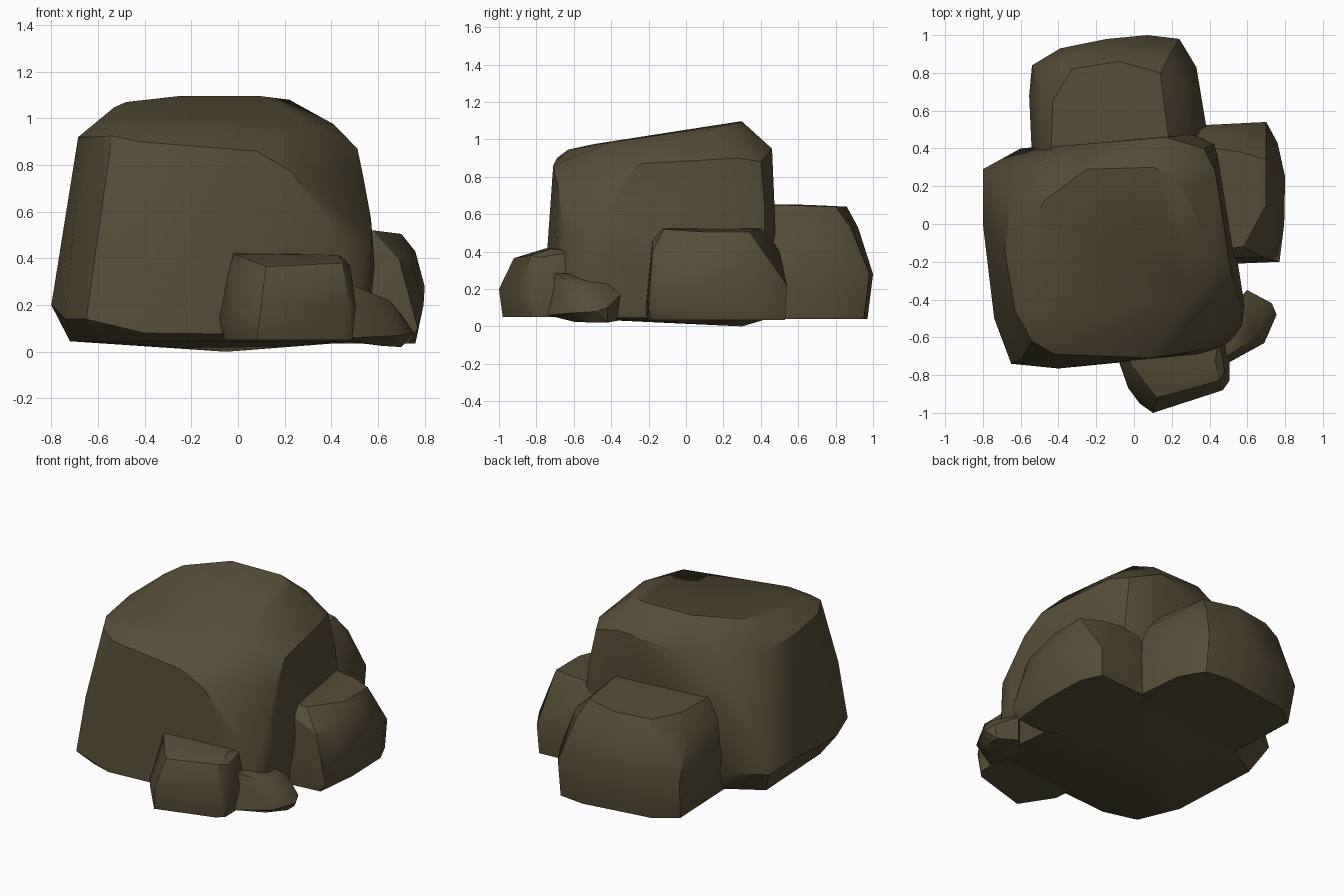
import bpy, bmesh, math

stone = bpy.data.materials.new("olive brown stone")
stone.diffuse_color = (0.093, 0.074, 0.038, 1)


def rock(name, *rings):
    """Chiselled stone: convex skin stretched over a few stacked outlines."""
    bm = bmesh.new()
    for ring in rings:
        for p in ring:
            bm.verts.new(p)
    bmesh.ops.convex_hull(bm, input=bm.verts[:])
    loose = [v for v in bm.verts if not v.link_faces]
    bmesh.ops.delete(bm, geom=loose, context='VERTS')
    bmesh.ops.dissolve_limit(bm, angle_limit=math.radians(2),
                             verts=bm.verts[:], edges=bm.edges[:])
    bmesh.ops.recalc_face_normals(bm, faces=bm.faces[:])
    me = bpy.data.meshes.new(name)
    bm.to_mesh(me)
    bm.free()
    me.materials.append(stone)
    ob = bpy.data.objects.new(name, me)
    bpy.context.collection.objects.link(ob)
    bpy.ops.object.select_all(action='DESELECT')
    ob.select_set(True)
    bpy.context.view_layer.objects.active = ob
    bpy.ops.object.shade_smooth_by_angle(angle=math.radians(30))
    return ob


def level(z, *pts):
    return [(x, y, z) for x, y in pts]


# large central boulder: base, belly, shoulder, sloping top
rock("main_boulder",
     [(-.05, .3, 0)],
     level(.045, (-.72, .2), (-.69, -.4), (-.58, -.66), (.45, -.62), (.53, -.45),
           (.45, .3), (.3, .45), (-.5, .33)),
     [(-.8, .29, .2), (-.8, 0, .2), (-.74, -.5, .14), (-.65, -.74, .14), (-.4, -.765, .08),
      (.47, -.68, .07), (.56, -.56, .1), (.585, -.43, .37), (-.6, .4, .2), (.3, .48, .25),
      (.45, .42, .25)],
     [(.44, -.65, .5), (.23, -.69, .77), (.08, -.71, .86), (.572, -.53, .49), (.535, -.37, .76),
      (.57, -.45, .57), (.3, .475, .6), (.41, .42, .65), (-.6, -.715, .5), (-.7, -.42, .6)],
     [(-.65, .12, .9), (-.685, -.14, .92), (-.63, -.46, .92), (-.54, -.62, .925),
      (-.42, -.69, .9), (.512, -.24, .87), (.43, .28, .9), (.37, .4, .88), (.17, .46, .95),
      (-.3, .42, .9), (-.51, .33, .89)],
     [(-.53, 0, 1.048), (-.48, .12, 1.07), (-.25, .29, 1.096), (.1, .3, 1.095),
      (.22, .25, 1.08), (.3, .13, 1.035), (.41, -.15, .975), (.3, -.4, .985),
      (-.3, -.63, .945), (-.53, -.49, .975)])

# boulder behind
rock("back_boulder",
     level(.04, (-.5, .3), (-.52, .8), (-.38, .9), (.07, .97), (.24, .95), (.33, .8), (.38, .3)),
     level(.28, (-.54, .35), (-.555, .68), (-.54, .84), (-.39, .93), (-.14, .98), (.07, 1),
           (.24, .98), (.33, .83), (.385, .5), (.37, .3)),
     level(.53, (-.5, .35), (-.5, .7), (-.37, .88), (-.08, .92), (.18, .88), (.27, .75), (.3, .35)),
     [(-.44, .35, .655), (-.43, .65, .65), (-.33, .82, .64), (-.08, .86, .64),
      (.14, .8, .64), (.18, .48, .65), (.18, .35, .65)])

# boulder on the right
rock("right_boulder",
     level(.035, (.3, .5), (.69, .53), (.75, .4), (.76, .1), (.73, -.19), (.54, -.21), (.3, -.1)),
     [(.3, .52, .25), (.7, .54, .22), (.76, .43, .25), (.8, .25, .28), (.795, 0, .2),
      (.77, -.2, .1), (.52, -.21, .15)],
     [(.76, .2, .43), (.74, -.08, .4), (.69, -.18, .4), (.53, -.18, .46), (.4, .5, .4)],
     [(.3, .42, .525), (.57, .38, .52), (.7, .34, .505), (.7, .1, .505),
      (.58, -.12, .52), (.45, -.13, .525)])

# small stone in front
rock("front_stone",
     level(.05, (-.07, -.6), (-.05, -.78), (.08, -.98), (.45, -.87), (.49, -.83), (.49, -.6)),
     [(-.09, -.7, .14), (-.03, -.87, .17), (.03, -.95, .17), (.1, -1, .2), (.47, -.88, .2),
      (.505, -.83, .2), (.505, -.7, .2)],
     [(-.02, -.6, .425), (-.02, -.74, .42), (.12, -.92, .365), (.45, -.83, .38),
      (.48, -.78, .37), (.43, -.72, .415), (.45, -.6, .4)])

# smallest stone at the front right corner
rock("corner_stone",
     [(.48, -.66, .045), (.62, -.6, .025), (.7, -.49, .02), (.7, -.42, .02), (.58, -.37, .03),
      (.45, -.5, .045)],
     [(.49, -.74, .06), (.69, -.63, .07), (.755, -.48, .08), (.73, -.42, .1), (.6, -.35, .17)],
     [(.49, -.7, .285), (.5, -.6, .28), (.65, -.6, .22), (.7, -.45, .16), (.56, -.42, .23),
      (.45, -.5, .27)])
